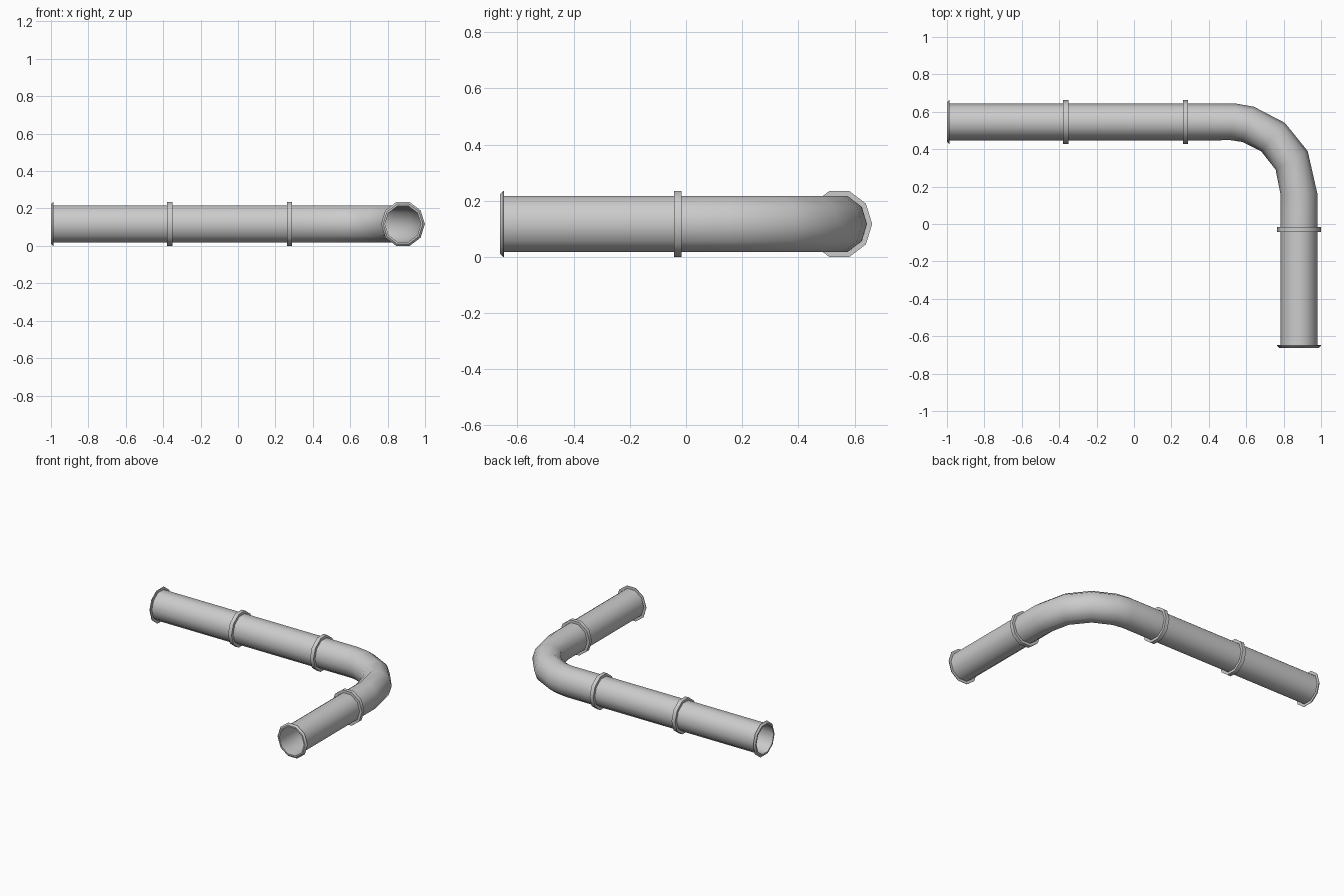
import bpy, bmesh
from math import sin, cos, radians, pi

cube = bpy.data.objects.get("Cube")
if cube:
    bpy.data.objects.remove(cube, do_unlink=True)

SIDES = 10
AXIS_Z = 0.117            # height of the pipe centre line
BACK_Y, SIDE_X = 0.546, 0.882
R, BORE, RIM = 0.099, 0.096, 0.117
STRETCH = 1 / sin(radians(72))   # makes the decagon as tall as it is wide

steel = bpy.data.materials.new("pipe grey")
steel.use_nodes = True
grey = (0.6, 0.6, 0.6, 1)
steel.diffuse_color = grey
steel.node_tree.nodes["Principled BSDF"].inputs["Base Color"].default_value = grey


def sweep(name, stations):
    """Closed shell through rings given as (x, y, heading in degrees, radius)."""
    bm = bmesh.new()
    rings = []
    for x, y, heading, r in stations:
        h = radians(heading)
        ring = []
        for i in range(SIDES):
            a = 2 * pi * i / SIDES
            side = r * cos(a)
            ring.append(bm.verts.new((x - sin(h) * side, y + cos(h) * side,
                                      AXIS_Z + r * sin(a) * STRETCH)))
        rings.append(ring)
    for k, ring in enumerate(rings):
        after = rings[(k + 1) % len(rings)]
        for i in range(SIDES):
            j = (i + 1) % SIDES
            bm.faces.new((ring[i], ring[j], after[j], after[i]))
    bmesh.ops.recalc_face_normals(bm, faces=bm.faces)
    mesh = bpy.data.meshes.new(name)
    bm.to_mesh(mesh)
    bm.free()
    mesh.materials.append(steel)
    obj = bpy.data.objects.new(name, mesh)
    bpy.context.collection.objects.link(obj)
    bpy.ops.object.select_all(action='DESELECT')
    obj.select_set(True)
    bpy.context.view_layer.objects.active = obj
    bpy.ops.object.shade_smooth_by_angle(angle=radians(42))
    return obj


def pipe(name, path):
    """Thin walled tube: outer skin forward, bore on the way back."""
    return sweep(name, [(*p, R) for p in path] + [(*p, BORE) for p in reversed(path)])


def collar(name, x, y, heading, profile):
    """Ring around the pipe; profile holds (distance along, radius)."""
    h = radians(heading)
    return sweep(name, [(x + cos(h) * s, y + sin(h) * s, heading, r) for s, r in profile])


# Joint positions along the two runs
X_END, X_MID, X_BEND = -1.0, -0.365, 0.275
Y_BEND, Y_END = -0.03, -0.662

# Pipe sections
pipe("outer_straight_pipe", [(X_END, BACK_Y, 0), (X_MID, BACK_Y, 0)])
pipe("middle_straight_pipe", [(X_MID, BACK_Y, 0), (X_BEND, BACK_Y, 0)])
pipe("elbow_pipe", [(X_BEND, BACK_Y, 0), (0.53, BACK_Y, -8), (0.61, 0.533, -18),
                    (0.743, 0.465, -40), (0.843, 0.34, -60),
                    (SIDE_X, 0.16, -90), (SIDE_X, Y_BEND, -90)])
pipe("front_straight_pipe", [(SIDE_X, Y_BEND, -90), (SIDE_X, Y_END, -90)])

# Couplings over the joints
band = [(-0.0135, BORE), (-0.0135, RIM), (0.0135, RIM), (0.0135, BORE)]
for name, x, y, heading in (("outer_coupling", X_MID, BACK_Y, 0),
                            ("middle_coupling", X_BEND, BACK_Y, 0),
                            ("elbow_coupling", SIDE_X, Y_BEND, -90)):
    collar(name, x, y, heading, band)

# Bevelled lips on the open ends
lip = [(0, BORE), (0, 0.106), (0.011, RIM), (0.014, RIM), (0.014, BORE)]
collar("outer_end_lip", X_END, BACK_Y, 0, lip)
collar("front_end_lip", SIDE_X, Y_END, 90, lip)
